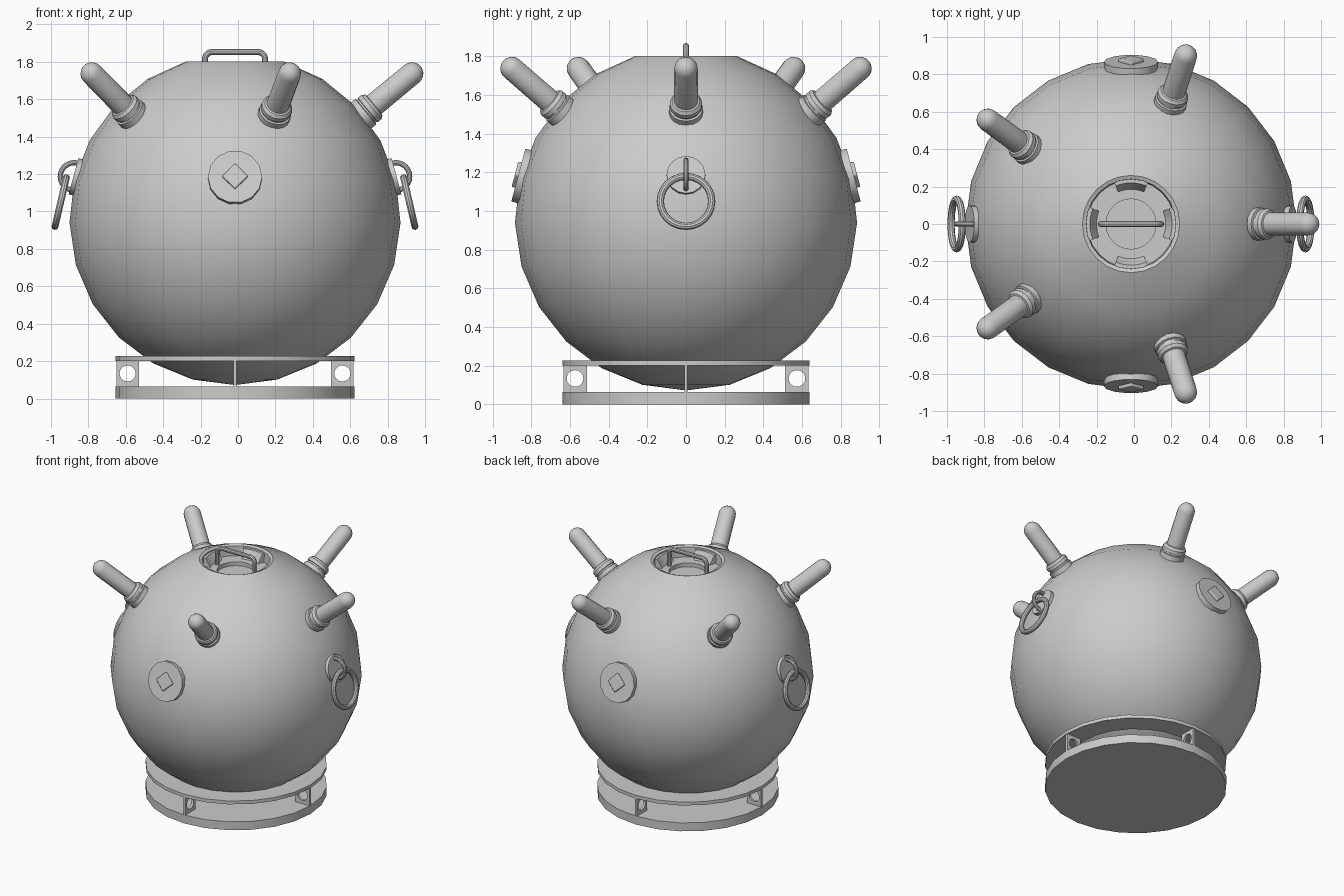
import bpy, bmesh, math
from mathutils import Vector, Matrix

if "Cube" in bpy.data.objects:
    bpy.data.objects.remove(bpy.data.objects["Cube"])

CENTRE = Vector((-0.016, 0, 0.957))   # middle of the ball
AXIS = Vector((CENTRE.x, 0, 0))       # vertical axis on the ground
R = 0.885


def finish(ob, angle=32):
    bpy.ops.object.select_all(action='DESELECT')
    ob.select_set(True)
    bpy.context.view_layer.objects.active = ob
    if ob.type == 'CURVE':
        bpy.ops.object.convert(target='MESH')
        ob = bpy.context.object
    bpy.ops.object.shade_smooth_by_angle(angle=math.radians(angle))
    return ob


def lathe(name, profile, seg, matrix, sweep=None, start=0.0, closed=False):
    """Revolve (radius, height) points round local z, fully or through an arc."""
    bm = bmesh.new()
    n = seg if sweep is None else seg + 1
    step = (2 * math.pi if sweep is None else sweep) / seg
    cols = [[bm.verts.new((r * math.cos(start + i * step), r * math.sin(start + i * step), z))
             for r, z in profile] for i in range(n)]
    m = len(profile)
    for i in range(seg):
        a, b = cols[i], cols[(i + 1) % n]
        for j in range(m if closed else m - 1):
            k = (j + 1) % m
            bm.faces.new((a[j], b[j], b[k], a[k]))
    if sweep is not None:
        bm.faces.new(cols[0])
        bm.faces.new(cols[-1])
    bmesh.ops.remove_doubles(bm, verts=bm.verts, dist=1e-5)
    bmesh.ops.recalc_face_normals(bm, faces=bm.faces)
    me = bpy.data.meshes.new(name)
    bm.to_mesh(me)
    bm.free()
    ob = bpy.data.objects.new(name, me)
    bpy.context.collection.objects.link(ob)
    ob.matrix_world = matrix
    return finish(ob)


def radial(az, el):
    """Frame at the ball centre whose z axis points outwards."""
    a, e = math.radians(az), math.radians(el)
    d = Vector((math.cos(e) * math.cos(a), math.cos(e) * math.sin(a), math.sin(e)))
    return Matrix.Translation(CENTRE) @ d.to_track_quat('Z', 'Y').to_matrix().to_4x4()


def curve(name, splines, matrix, flat=False, extrude=0.0, bevel=0.0):
    cu = bpy.data.curves.new(name, 'CURVE')
    cu.dimensions = '2D' if flat else '3D'
    cu.fill_mode = 'BOTH' if flat else 'FULL'
    cu.extrude, cu.bevel_depth, cu.bevel_resolution = extrude, bevel, 3
    for pts in splines:
        s = cu.splines.new('POLY')
        s.points.add(len(pts) - 1)
        for p, co in zip(s.points, pts):
            p.co = (co[0], co[1], 0, 1)
        s.use_cyclic_u = flat
    ob = bpy.data.objects.new(name, cu)
    bpy.context.collection.objects.link(ob)
    ob.matrix_world = matrix
    return finish(ob)


def arc(cx, cy, r, a0, a1, n):
    return [(cx + r * math.cos(math.radians(a0 + (a1 - a0) * i / n)),
             cy + r * math.sin(math.radians(a0 + (a1 - a0) * i / n))) for i in range(n + 1)]


def circle_profile(major, minor, n=10):
    return [(major + x, y) for x, y in arc(0, 0, minor, 0, 360, n)[:-1]]


UP = Matrix.Translation(AXIS)
TIP_UP = Matrix.Rotation(math.pi / 2, 4, 'X')

# Ball with the recessed hatch in its top
shell = [(R * math.cos(math.radians(e)), CENTRE.z + R * math.sin(math.radians(e)))
         for e in [-90 + 162.9 * i / 11 for i in range(12)]]
shell[0] = (0, shell[0][1])
top = CENTRE.z + R * math.sin(math.radians(72.9))
shell += [(0.24, top - 0.008), (0.235, 1.72), (0.134, 1.72), (0.134, 1.69), (0, 1.69)]
lathe("ball_shell", shell, 24, UP)

# Four locking tabs inside the hatch
for i in range(4):
    lathe(f"hatch_tab_{i + 1}", [(0.246, 1.785), (0.22, 1.785), (0.185, 1.72), (0.24, 1.72)],
          6, UP, sweep=math.radians(44), start=math.radians(90 * i - 22), closed=True)

# Carrying handle over the hatch
path = [(-0.161, 1.71)] + arc(-0.121, 1.813, 0.04, 180, 90, 5) \
    + arc(0.121, 1.813, 0.04, 90, 0, 5) + [(0.161, 1.71)]
curve("hatch_handle", [path], UP @ TIP_UP, bevel=0.016)

# Five horns with stepped collars
horn = [(0, 0.84), (0.088, 0.84), (0.088, 0.905), (0.078, 0.908), (0.078, 0.918), (0.084, 0.921),
        (0.084, 0.945), (0.072, 0.962), (0.062, 0.965)]
horn += arc(0, 1.226, 0.061, 0, 90, 5)[:-1] + [(0, 1.287)]
for i in range(5):
    lathe(f"horn_{i + 1}", horn, 16, radial(72 * i, 39.5))

# Front and back plugs, each with a square nut
for side, az in (("front", -90), ("back", 90)):
    m = radial(az, 14.8)
    lathe(f"{side}_plug", [(0, 0.84), (0.145, 0.84), (0.145, 0.897), (0, 0.897)], 14, m)
    nut = lathe(f"{side}_plug_nut", [(0, 0.88), (0.07, 0.88), (0.07, 0.915), (0, 0.915)], 4, m)
    bev = nut.modifiers.new("bevel", 'BEVEL')
    bev.width, bev.segments = 0.006, 2

# Lifting lugs and hanging rings on both sides
for side, s in (("right", 1), ("left", -1)):
    lathe(f"{side}_lug_plate", [(0, 0.84), (0.1, 0.84), (0.1, 0.894), (0, 0.894)], 16,
          radial(0 if s > 0 else 180, 15))
    lathe(f"{side}_lug_eye", circle_profile(0.074, 0.014), 24,
          Matrix.Translation(AXIS + Vector((s * 0.86, 0, 1.187))) @ TIP_UP, closed=True)
    lathe(f"{side}_ring", circle_profile(0.133, 0.019), 24,
          Matrix.Translation(AXIS + Vector((s * 0.932, 0, 1.05)))
          @ Matrix.Rotation(s * math.radians(90 - 13), 4, 'Y'), closed=True)

# Stand: solid base disc and upper ring
lathe("base_disc", [(0, 0), (0.638, 0), (0.638, 0.065), (0, 0.065)], 24, UP)
lathe("base_upper_ring", [(0.48, 0.2), (0.638, 0.2), (0.638, 0.226), (0.48, 0.226)], 24, UP,
      closed=True)

# Drilled plates joining the two
outline = [(0.512, 0.063), (0.634, 0.063), (0.634, 0.202), (0.512, 0.202)]
hole = arc(0.574, 0.134, 0.043, 0, 360, 20)[:-1]
for i in range(4):
    curve(f"base_plate_{i + 1}", [outline, hole],
          UP @ Matrix.Rotation(i * math.pi / 2, 4, 'Z') @ TIP_UP, flat=True, extrude=0.009)
